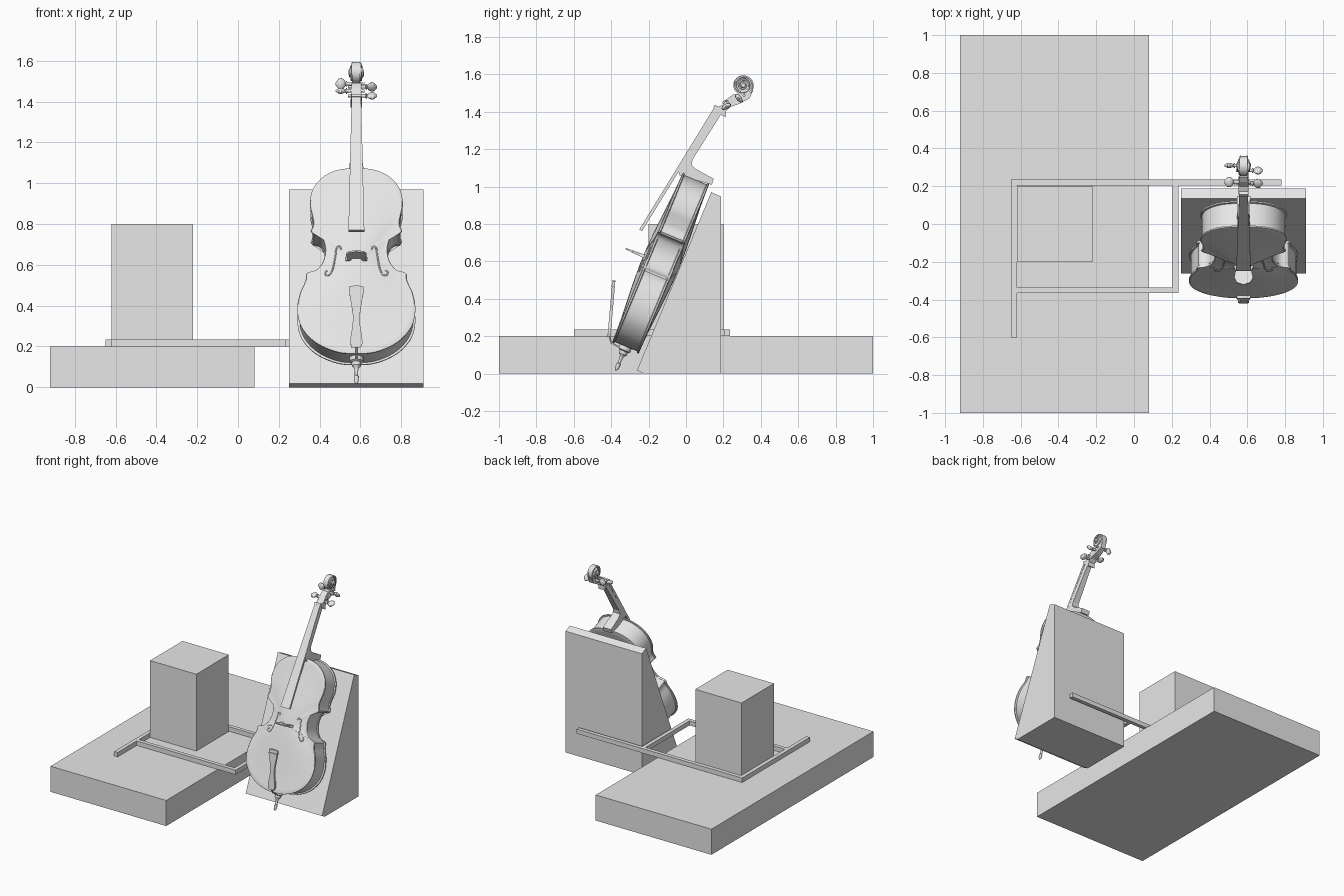
import bpy, bmesh, math
from mathutils import Matrix, Vector

old = bpy.data.objects.get("Cube")
if old:
    bpy.data.objects.remove(old)

grey = bpy.data.materials.new("light_grey")
grey.use_nodes = True
grey.diffuse_color = (0.8, 0.8, 0.8, 1)
grey.node_tree.nodes["Principled BSDF"].inputs["Base Color"].default_value = (0.8, 0.8, 0.8, 1)

CX = 0.58                                   # centre line of the instrument
FRAME = Matrix.Translation((CX, -0.396, 0.166)) @ Matrix.Rotation(math.radians(-22.6), 4, 'X')


def finish(obj, smooth):
    obj.data.materials.append(grey)
    if smooth:
        bpy.ops.object.select_all(action='DESELECT')
        obj.select_set(True)
        bpy.context.view_layer.objects.active = obj
        bpy.ops.object.shade_smooth_by_angle(angle=math.radians(35))
    return obj


def loft(name, loops, matrix=None, smooth=False):
    """Skin a stack of equal loops and cap both ends."""
    bm = bmesh.new()
    rings = [[bm.verts.new(p) for p in loop] for loop in loops]
    n = len(rings[0])
    for a, b in zip(rings, rings[1:]):
        for i in range(n):
            j = (i + 1) % n
            bm.faces.new((a[i], a[j], b[j], b[i]))
    bm.faces.new(rings[0][::-1])
    bm.faces.new(rings[-1])
    bmesh.ops.recalc_face_normals(bm, faces=bm.faces)
    mesh = bpy.data.meshes.new(name)
    bm.to_mesh(mesh)
    bm.free()
    obj = bpy.data.objects.new(name, mesh)
    bpy.context.collection.objects.link(obj)
    if matrix:
        obj.matrix_world = matrix
    return finish(obj, smooth)


def box(name, x0, x1, y0, y1, z0, z1):
    ring = [(x0, y0), (x1, y0), (x1, y1), (x0, y1)]
    return loft(name, [[(x, y, z) for x, y in ring] for z in (z0, z1)])


def side_profile(name, pts, smooth=False):
    """Profile of (y, z, half width) extruded symmetrically in x."""
    return loft(name, [[(CX + s * w, y, z) for y, z, w in pts] for s in (-1, 1)], None, smooth)


def lathe(name, profile, matrix, sides=20):
    """Turned part: (distance along z, radius)."""
    ang = [math.tau * i / sides for i in range(sides)]
    return loft(name, [[(r * math.cos(a), r * math.sin(a), h) for a in ang] for h, r in profile],
                matrix, True)


def tube(name, pts, radius, matrix=None):
    cu = bpy.data.curves.new(name, 'CURVE')
    cu.dimensions = '3D'
    cu.bevel_depth = radius
    cu.bevel_resolution = 1
    cu.use_fill_caps = True
    sp = cu.splines.new('POLY')
    sp.points.add(len(pts) - 1)
    for p, q in zip(sp.points, pts):
        p.co = (*q, 1)
    obj = bpy.data.objects.new(name, cu)
    bpy.context.collection.objects.link(obj)
    if matrix:
        obj.matrix_world = matrix
    cu.materials.append(grey)


def spline(pts, steps=6):
    """Smooth curve through 2D points, mirrored at the centre line."""
    p = [Vector(q) for q in pts]
    first = Vector((-p[1].x, p[1].y)) if p[0].x == 0 else p[0]
    last = Vector((-p[-2].x, p[-2].y)) if p[-1].x == 0 else p[-1]
    q = [first] + p + [last]
    out = []
    for i in range(1, len(q) - 2):
        a, b, c, d = q[i - 1:i + 3]
        for k in range(steps):
            t = k / steps
            out.append(0.5 * (2 * b + (c - a) * t + (2 * a - 5 * b + 4 * c - d) * t ** 2
                              + (3 * b - a - 3 * c + d) * t ** 3))
    return out + [p[-1]]


def mirrored(half):
    return [(x, z) for x, z in half] + [(-x, z) for x, z in half[::-1] if x > 1e-5]


# Platform, seat block and floor rails
box("platform", -0.92, 0.08, -1, 1, 0, 0.2)
box("seat_block", -0.62, -0.22, -0.2, 0.2, 0.2, 0.8)
box("back_rail", -0.65, 0.78, 0.205, 0.235, 0.2, 0.235)
box("right_rail", -0.65, -0.62, -0.6, 0.205, 0.2, 0.235)
box("front_rail", -0.62, 0.235, -0.365, -0.335, 0.2, 0.235)
box("left_rail", 0.205, 0.235, -0.335, 0.205, 0.2, 0.235)

# Leaning stand
side_profile("stand", [(y, z, 0.33) for y, z in
                       [(-0.262, 0.018), (0.135, 0.97), (0.187, 0.947), (0.187, 0), (-0.225, 0)]])

# Body outline: lower bout, waist, upper bout
lower = [(0, 0), (0.1, 0.011), (0.2, 0.06), (0.267, 0.138), (0.289, 0.228), (0.278, 0.315),
         (0.25, 0.385), (0.248, 0.42)]
waist = [(0.238, 0.43), (0.195, 0.445), (0.163, 0.49), (0.152, 0.55), (0.163, 0.605), (0.185, 0.632),
         (0.216, 0.64)]
upper = [(0.224, 0.652), (0.211, 0.69), (0.217, 0.735), (0.228, 0.795), (0.214, 0.87), (0.17, 0.932),
         (0.1, 0.972), (0, 0.985)]
outline = mirrored([tuple(v) for part in (lower, waist, upper) for v in spline(part)])


def ring(s, y, sz=None):
    return [(x * s, y, 0.49 + (z - 0.49) * (sz or s)) for x, z in outline]


def plate(name, y0, out):
    """Arched plate whose rim starts at y0 and swells towards out."""
    scales = [0.985, 0.93, 0.85, 0.72, 0.58, 0.42, 0.25, 0.08]
    arch = [ring(s, y0 + out * (0.015 + 0.024 * (0.5 + 0.5 * math.cos(math.pi * s)))) for s in scales]
    return loft(name, [ring(0.97, y0), ring(1, y0 + out * 0.004), ring(1, y0 + out * 0.012)] + arch,
                FRAME, True)


front = plate("front_plate", 0.015, -1)
plate("back_plate", 0.14, 1)
loft("ribs", [ring(0.965, 0.014, 0.982), ring(0.965, 0.141, 0.982)], FRAME, True)

# Sound holes laid on the arched front
bpy.context.view_layer.update()
f_shape = [(0.074, 0.545), (0.083, 0.562), (0.097, 0.553), (0.102, 0.52), (0.108, 0.48), (0.116, 0.44),
           (0.13, 0.412), (0.148, 0.41), (0.153, 0.428), (0.142, 0.436)]
for side, label in ((-1, "right"), (1, "left")):
    pts = []
    for v in spline(f_shape, 4):
        hit, loc, nor, idx = front.ray_cast(Vector((side * v.x, -0.5, v.y)), Vector((0, 1, 0)))
        pts.append((side * v.x, loc.y if hit else -0.01, v.y))
    tube(label + "_sound_hole", pts, 0.004, FRAME)

# Bridge: arched top, two feet, thinner towards the top
bridge = mirrored([(0, 0.05), (0.022, 0.045), (0.03, 0.02), (0.03, 0.008), (0.056, 0), (0.054, 0.016),
                   (0.042, 0.045), (0.05, 0.085), (0.036, 0.112), (0, 0.125)])
loft("bridge", [[(x, 0.0 - h, 0.492 + s * (0.011 - 0.06 * h)) for x, h in bridge] for s in (-1, 1)], FRAME)

# Tailpiece, with its raised saddle
tail = mirrored([(0, 0), (0.022, 0), (0.03, 0.02), (0.028, 0.05), (0.018, 0.11), (0.017, 0.16),
                 (0.026, 0.22), (0.037, 0.28), (0.036, 0.3), (0, 0.305)])
lean = Matrix.Translation((CX, -0.412, 0.195)) @ Matrix.Rotation(math.radians(-5), 4, 'X')
loft("tailpiece", [[(x, y, z) for x, z in tail] for y in (-0.008, 0.008)], lean)
loft("tailpiece_saddle", [[(x, y, z) for x, y in
                           [(-0.034, -0.014), (0.034, -0.014), (0.034, 0), (-0.034, 0)]]
                          for z in (0.27, 0.278)], lean)
tube("tail_loop", [(CX, -0.412, 0.21), (CX, -0.4, 0.165), (CX, -0.335, 0.13)], 0.005)

# End pin turned along the body axis
lathe("end_pin", [(0.02, 0.034), (-0.012, 0.034), (-0.018, 0.024), (-0.035, 0.022), (-0.045, 0.012),
                  (-0.065, 0.008), (-0.085, 0.008), (-0.09, 0.012), (-0.115, 0.011), (-0.13, 0.004)],
      FRAME @ Matrix.Translation((0, 0.077, 0)))

# Fingerboard, neck with heel, nut and peg box
side_profile("fingerboard", [(-0.25, 0.77, 0.039), (0.152, 1.425, 0.023), (0.166, 1.415, 0.023),
                             (-0.235, 0.762, 0.039)])
side_profile("neck", [(-0.035, 1.06, 0.032), (-0.045, 1.1, 0.032), (0.155, 1.42, 0.021),
                      (0.193, 1.395, 0.018), (0.035, 1.145, 0.026), (0.03, 1.118, 0.03),
                      (0.05, 1.095, 0.033), (0.148, 1.042, 0.036), (0.138, 1.01, 0.036)])
side_profile("nut", [(0.145, 1.425, 0.025), (0.155, 1.437, 0.025), (0.172, 1.428, 0.025),
                     (0.165, 1.413, 0.025)])
side_profile("peg_box", [(0.155, 1.42, 0.026), (0.195, 1.437, 0.026), (0.222, 1.47, 0.025),
                         (0.25, 1.492, 0.024), (0.3, 1.492, 0.02), (0.34, 1.51, 0.018),
                         (0.36, 1.515, 0.018), (0.34, 1.472, 0.02), (0.29, 1.445, 0.024),
                         (0.235, 1.425, 0.026), (0.215, 1.405, 0.028), (0.212, 1.37, 0.028),
                         (0.185, 1.385, 0.022)])

# Scroll: stepped volute with a spiral ridge on both sides
to_x = Matrix.Rotation(math.radians(90), 4, 'Y')
lathe("scroll", [(-0.038, 0.011), (-0.034, 0.015), (-0.027, 0.017), (-0.027, 0.036), (-0.018, 0.038),
                 (-0.018, 0.053), (0.018, 0.053), (0.018, 0.038), (0.027, 0.036), (0.027, 0.017),
                 (0.034, 0.015), (0.038, 0.011)],
      Matrix.Translation((CX, 0.306, 1.542)) @ to_x, 32)
for side, label in ((-1, "right"), (1, "left")):
    path = []
    for i in range(57):
        t = i / 56
        a, r = -0.9 + t * 4.5 * math.pi, 0.054 - 0.042 * t
        path.append((CX + side * (0.016 + 0.018 * t), 0.306 + r * math.cos(a), 1.542 + r * math.sin(a)))
    tube(label + "_scroll_ridge", path, 0.005)

# Four tuning pegs with flattened heads
pegs = [(-1, 0.31, 1.487), (1, 0.283, 1.472), (-1, 0.222, 1.452), (1, 0.215, 1.428)]
for i, (side, y, z) in enumerate(pegs):
    place = Matrix.Translation((CX, y, z)) @ Matrix.Rotation(side * math.pi / 2, 4, 'Y')
    lathe(f"peg_shaft_{i + 1}", [(-0.04, 0.007), (0.045, 0.009), (0.046, 0.014), (0.05, 0.014),
                                 (0.053, 0.008), (0.06, 0.007)], place, 14)
    flat = Matrix.Rotation(math.radians(40 * i), 4, 'Z') @ Matrix.Diagonal((1, 0.5, 1, 1))
    lathe(f"peg_head_{i + 1}", [(0.052, 0.007), (0.06, 0.02), (0.072, 0.028), (0.086, 0.026),
                                (0.096, 0.014), (0.102, 0.006)], place @ flat, 14)
